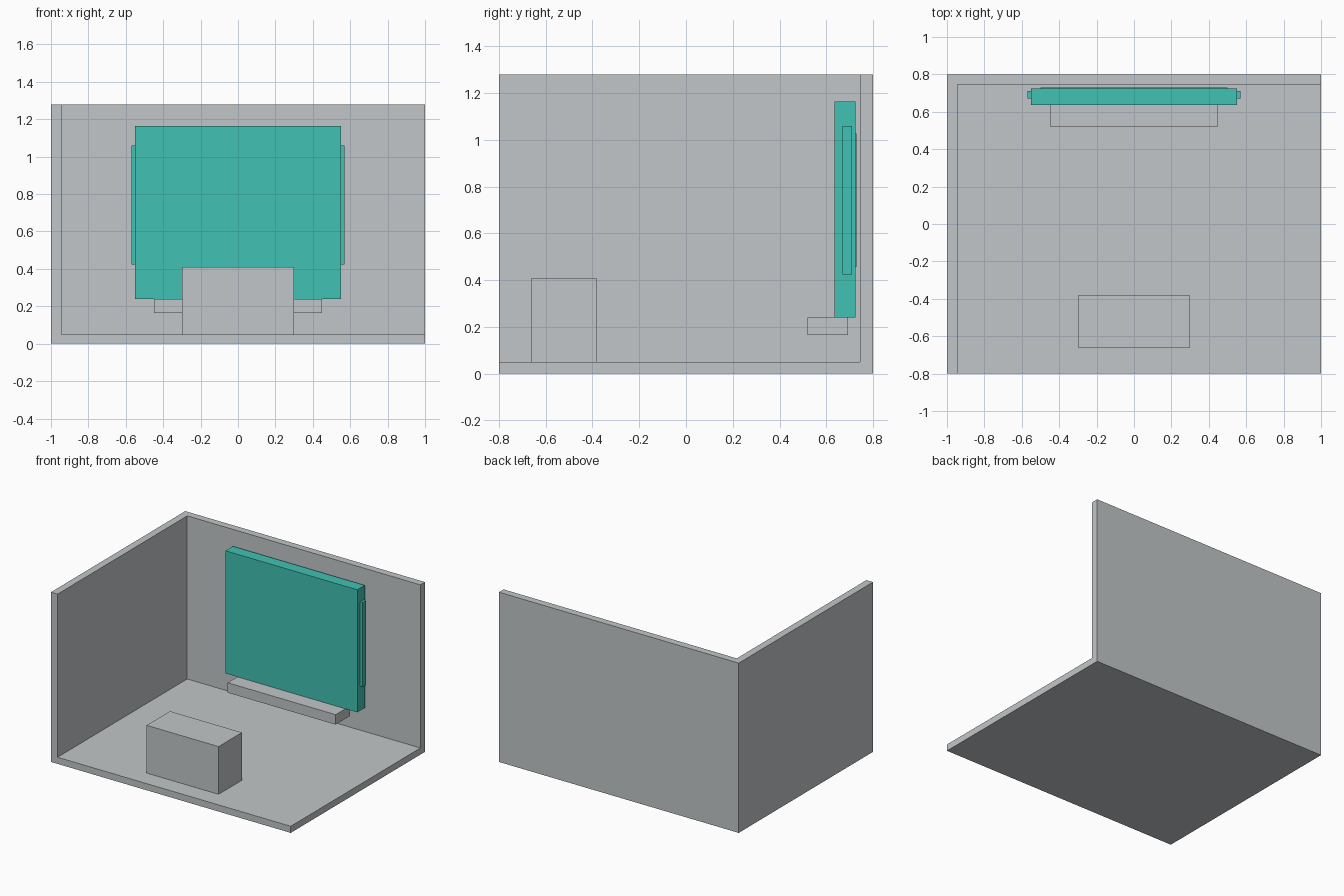
import bpy

if "Cube" in bpy.data.objects:
    bpy.data.objects.remove(bpy.data.objects["Cube"])


def material(name, rgb):
    m = bpy.data.materials.new(name)
    m.diffuse_color = (*rgb, 1.0)
    m.use_nodes = True
    m.node_tree.nodes["Principled BSDF"].inputs["Base Color"].default_value = m.diffuse_color
    return m


grey = material("light_grey", (0.54, 0.565, 0.578))
teal = material("teal", (0.053, 0.533, 0.445))


def box(name, xs, ys, zs, mat):
    """Axis-aligned box from its (min, max) range on each axis."""
    bpy.ops.mesh.primitive_cube_add(size=1)
    ob = bpy.context.object
    ob.name = name
    for v in ob.data.vertices:
        v.co = [(a + b) / 2 + c * (b - a) for (a, b), c in zip((xs, ys, zs), v.co)]
    ob.data.materials.append(mat)
    return ob


# Room: one solid with floor, left wall and back wall, open to the front and right
room = box("room_shell", (-1, 1), (-0.8, 0.8), (0, 1.28), grey)
cutter = box("room_cutter", (-0.945, 1.2), (-1, 0.745), (0.05, 1.5), grey)
cutter.hide_render = True
cut = room.modifiers.new("hollow", "BOOLEAN")
cut.operation = "DIFFERENCE"
cut.solver = "EXACT"
cut.object = cutter
bpy.context.view_layer.objects.active = room
bpy.ops.object.modifier_apply(modifier=cut.name)
bpy.data.objects.remove(cutter)

# Block on the floor and shelf under the panel
box("floor_block", (-0.3, 0.3), (-0.66, -0.382), (0.05, 0.41), grey)
box("shelf", (-0.45, 0.45), (0.52, 0.692), (0.165, 0.24), grey)

# Wall panel with side rails and a thin plate behind it
box("wall_panel", (-0.55, 0.55), (0.636, 0.725), (0.24, 1.164), teal)
box("panel_back_plate", (-0.5, 0.5), (0.722, 0.73), (0.457, 1.028), teal)
for side, xs in (("left", (-0.57, -0.548)), ("right", (0.548, 0.57))):
    box(side + "_panel_rail", xs, (0.67, 0.71), (0.424, 1.06), teal)
